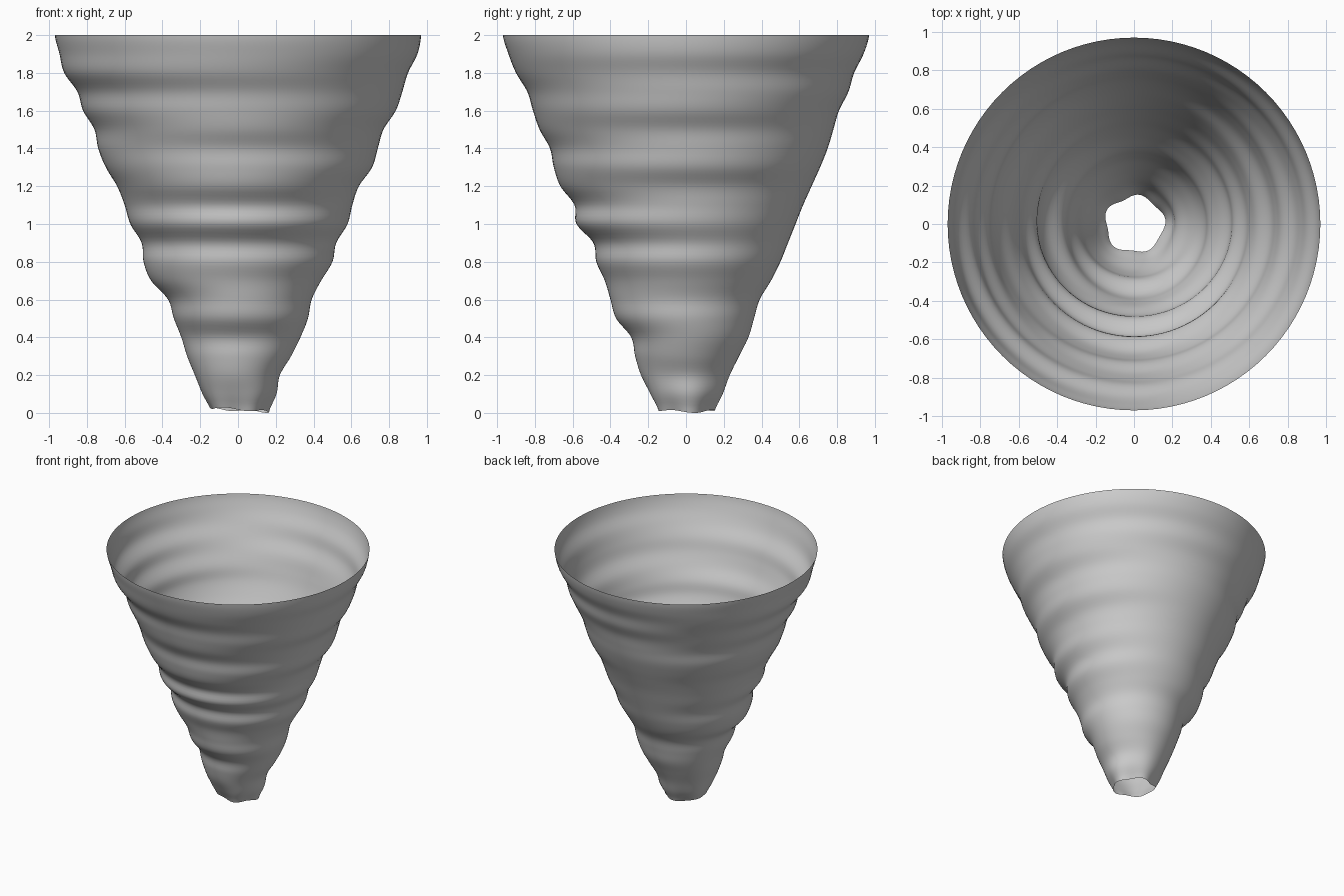
import bpy, bmesh, math

if "Cube" in bpy.data.objects:
    bpy.data.objects.remove(bpy.data.objects["Cube"])

# Funnel radius every 0.1 in height, seen along four directions
RIGHT = [.155, .20, .22, .28, .33, .37, .39, .44, .50, .52, .58, .605, .64, .71, .74, .77, .835, .87, .90, .95, .97]
BACK = [.14, .19, .23, .28, .33, .36, .39, .45, .50, .54, .58, .62, .665, .71, .75, .78, .81, .86, .89, .94, .97]
LEFT = [.14, .19, .23, .27, .30, .34, .37, .46, .50, .51, .57, .60, .64, .70, .74, .76, .82, .85, .92, .945, .97]
FRONT = [.14, .19, .24, .27, .29, .37, .40, .43, .475, .49, .58, .59, .665, .70, .72, .775, .81, .84, .90, .94, .97]
PROFILES = [RIGHT, BACK, LEFT, FRONT]
SEGMENTS, RINGS = 96, 100


def spline(a, b, c, d, t):
    return b + .5 * t * (c - a + t * (2*a - 5*b + 4*c - d + t * (3*(b - c) + d - a)))


def profile_radius(p, z):
    i = min(int(z * 10), 19)
    return spline(p[max(i - 1, 0)], p[i], p[i + 1], p[min(i + 2, 20)], z * 10 - i)


def radius(angle, z):
    q = angle / (math.pi / 2)
    i = int(q)
    r = [profile_radius(PROFILES[(i + k) % 4], z) for k in (-1, 0, 1, 2)]
    # ragged lobes fade out just above the tip
    lobes = .010 * math.cos(5 * angle - .8) * math.exp(-z * 7)
    return spline(*r, q - i) + lobes


# Open funnel with a wavy lower lip and a level upper rim
bm = bmesh.new()
rings = []
for j in range(RINGS + 1):
    ring = []
    for k in range(SEGMENTS):
        a = 2 * math.pi * k / SEGMENTS
        lip = .016 - .010 * math.cos(a - .3) - .006 * math.cos(4 * a - 1.2)
        z = lip + (2 - lip) * j / RINGS
        r = radius(a, z)
        ring.append(bm.verts.new((r * math.cos(a), r * math.sin(a), z)))
    rings.append(ring)
for lower, upper in zip(rings, rings[1:]):
    for k in range(SEGMENTS):
        n = (k + 1) % SEGMENTS
        bm.faces.new((lower[k], lower[n], upper[n], upper[k])).smooth = True

mesh = bpy.data.meshes.new("funnel")
bm.to_mesh(mesh)
bm.free()
bpy.context.collection.objects.link(bpy.data.objects.new("funnel", mesh))
